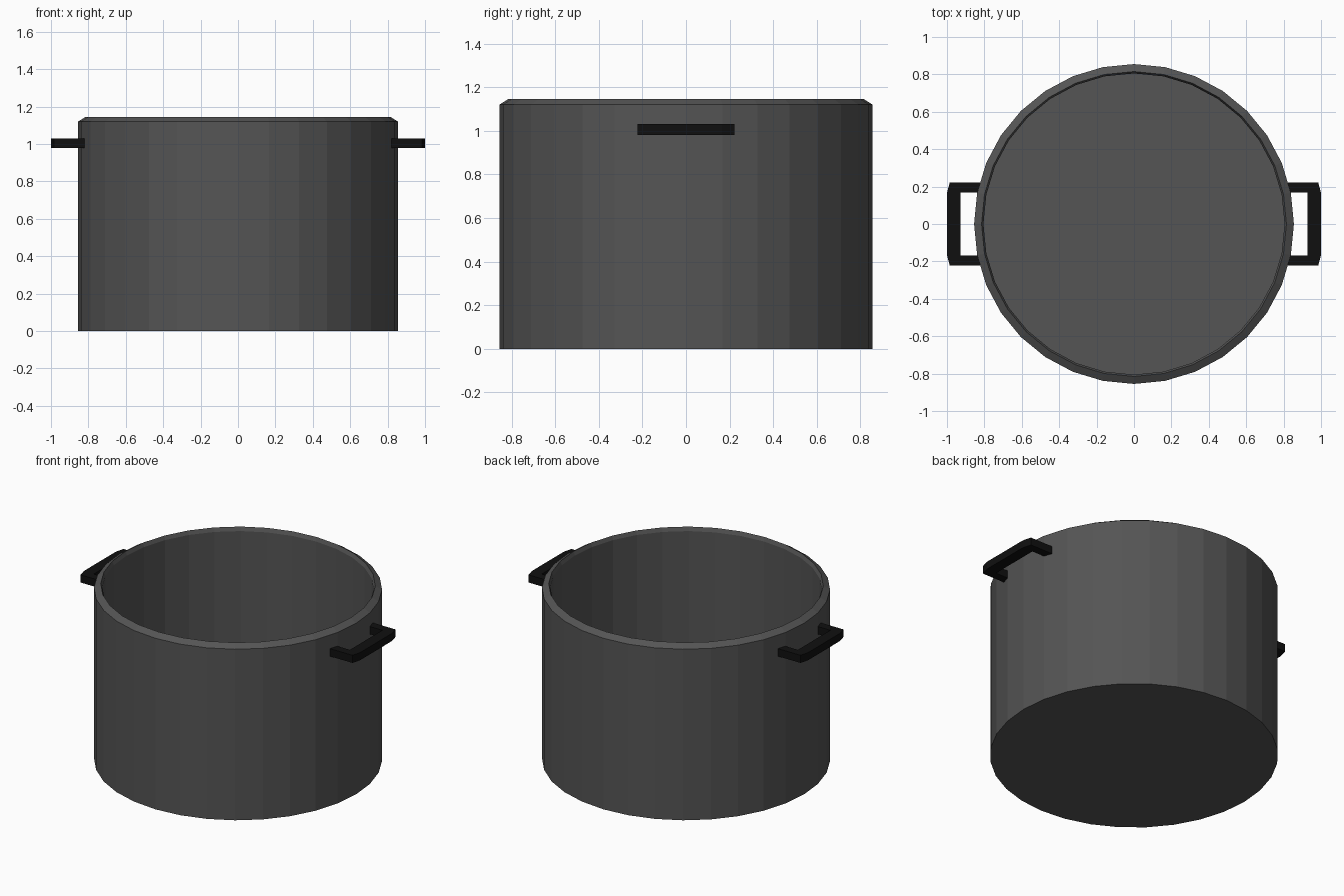
import bpy, bmesh
from math import sin, cos, tau

if "Cube" in bpy.data.objects:
    bpy.data.objects.remove(bpy.data.objects["Cube"])


def material(name, v):
    m = bpy.data.materials.new(name)
    m.diffuse_color = (v, v, v, 1)
    m.use_nodes = True
    m.node_tree.nodes["Principled BSDF"].inputs["Base Color"].default_value = m.diffuse_color
    return m


def make_object(name, bm, mat):
    bmesh.ops.recalc_face_normals(bm, faces=bm.faces)
    me = bpy.data.meshes.new(name)
    bm.to_mesh(me)
    bm.free()
    me.materials.append(mat)
    ob = bpy.data.objects.new(name, me)
    bpy.context.collection.objects.link(ob)
    return ob


steel = material("dark_metal", 0.09)
black = material("black_plastic", 0.005)

# Pot body: 32-sided shell with a chamfered rim and an inner floor
SIDES = 32
profile = [(0.855, 0), (0.855, 1.12), (0.815, 1.145), (0.805, 1.12), (0.805, 0.05)]
bm = bmesh.new()
rings = [[bm.verts.new((r * cos(tau * i / SIDES), r * sin(tau * i / SIDES), z))
          for i in range(SIDES)] for r, z in profile]
for a, b in zip(rings, rings[1:]):
    for i in range(SIDES):
        j = (i + 1) % SIDES
        bm.faces.new((a[i], a[j], b[j], b[i]))
bm.faces.new(rings[0])
bm.faces.new(rings[-1])
make_object("pot_body", bm, steel)

# Handles: flat U-shaped brackets, one on each side
half = [(0.815, 0.222), (0.985, 0.222), (1.0, 0.165)]
inner = [(0.928, 0.168), (0.815, 0.168)]
outline = (half + [(x, -y) for x, y in reversed(half)]
           + [(x, -y) for x, y in reversed(inner)] + inner)
for side, name in ((1, "right_handle"), (-1, "left_handle")):
    bm = bmesh.new()
    face = bm.faces.new([bm.verts.new((side * x, y, 0.98)) for x, y in outline])
    out = bmesh.ops.extrude_face_region(bm, geom=[face], use_keep_orig=True)
    top = [g for g in out["geom"] if isinstance(g, bmesh.types.BMVert)]
    bmesh.ops.translate(bm, verts=top, vec=(0, 0, 0.05))
    make_object(name, bm, black)
